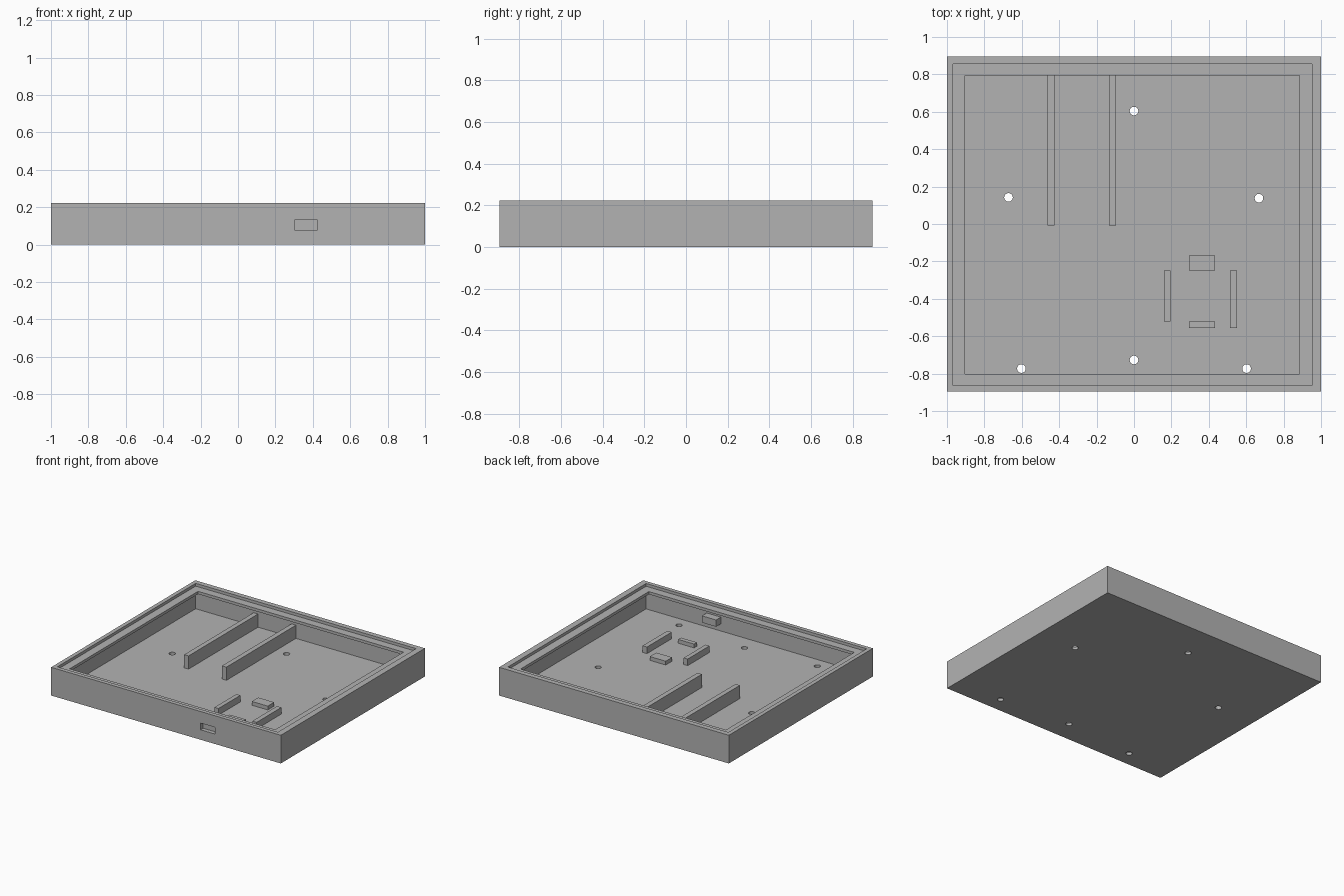
import bpy
import bmesh

cube = bpy.data.objects.get("Cube")
if cube:
    bpy.data.objects.remove(cube, do_unlink=True)

grey = bpy.data.materials.new("light_grey")
grey.use_nodes = True
COLOUR = (0.45, 0.45, 0.45, 1)
grey.diffuse_color = COLOUR
grey.node_tree.nodes["Principled BSDF"].inputs["Base Color"].default_value = COLOUR

HEIGHT, LEDGE, LIP_UNDER, FLOOR = 0.222, 0.20, 0.178, 0.022
OUTER = (-1, 1, -0.896, 0.896)
WALL = (-0.968, 0.952, -0.864, 0.856)
OPENING = (-0.904, 0.885, -0.802, 0.794)


def finish(name, bm):
    bmesh.ops.recalc_face_normals(bm, faces=bm.faces)
    mesh = bpy.data.meshes.new(name)
    bm.to_mesh(mesh)
    bm.free()
    mesh.materials.append(grey)
    obj = bpy.data.objects.new(name, mesh)
    bpy.context.collection.objects.link(obj)
    return obj


def box(name, x0, x1, y0, y1, z0, z1):
    bm = bmesh.new()
    bmesh.ops.create_cube(bm, size=1)
    for v in bm.verts:
        v.co = (x1 if v.co.x > 0 else x0,
                y1 if v.co.y > 0 else y0,
                z1 if v.co.z > 0 else z0)
    return finish(name, bm)


def cut(target, cutter):
    cutter.hide_render = True
    mod = target.modifiers.new("cut", "BOOLEAN")
    mod.operation = "DIFFERENCE"
    mod.solver = "EXACT"
    mod.object = cutter
    bpy.context.view_layer.objects.active = target
    bpy.ops.object.modifier_apply(modifier=mod.name)
    bpy.data.objects.remove(cutter, do_unlink=True)


# Tray: rectangular loops from underside, over the rim and overhanging lip, to the floor
bm = bmesh.new()
loops = []
for (x0, x1, y0, y1), z in [(OUTER, 0), (OUTER, HEIGHT), (WALL, HEIGHT), (WALL, LEDGE),
                            (OPENING, LEDGE), (OPENING, LIP_UNDER),
                            (WALL, LIP_UNDER), (WALL, FLOOR)]:
    loops.append([bm.verts.new((x, y, z))
                  for x, y in ((x0, y0), (x1, y0), (x1, y1), (x0, y1))])
for a, b in zip(loops, loops[1:]):
    for i in range(4):
        j = (i + 1) % 4
        bm.faces.new((a[i], a[j], b[j], b[i]))
bm.faces.new(loops[0])
bm.faces.new(loops[-1])
tray = finish("tray", bm)

# Port window in the front wall
cut(tray, box("window_cutter", 0.302, 0.425, -1, -0.83, 0.078, 0.131))

# Screw holes through the floor
for x, y in [(0, 0.604), (-0.671, 0.142), (0.668, 0.138),
             (-0.602, -0.773), (0.602, -0.773), (0, -0.727)]:
    bm = bmesh.new()
    bmesh.ops.create_cone(bm, cap_ends=True, segments=32, radius1=0.023,
                          radius2=0.023, depth=0.1)
    bmesh.ops.translate(bm, vec=(x, y, 0), verts=bm.verts)
    cut(tray, finish("hole_cutter", bm))

# Port block behind the window
box("port_block", 0.302, 0.425, -0.864, -0.805, 0.078, 0.131)

# Dividers running from the back wall
for name, x0, x1 in [("right_divider", -0.463, -0.425), ("left_divider", -0.134, -0.095)]:
    box(name, x0, x1, -0.008, 0.858, 0.02, 0.126)

# Board holder: side ribs and support pads
box("holder_right_rib", 0.16, 0.195, -0.521, -0.249, 0.02, 0.074)
box("holder_left_rib", 0.514, 0.552, -0.556, -0.249, 0.02, 0.074)
box("holder_back_pad", 0.294, 0.433, -0.248, -0.168, 0.02, 0.052)
box("holder_front_pad", 0.294, 0.433, -0.556, -0.521, 0.02, 0.052)
